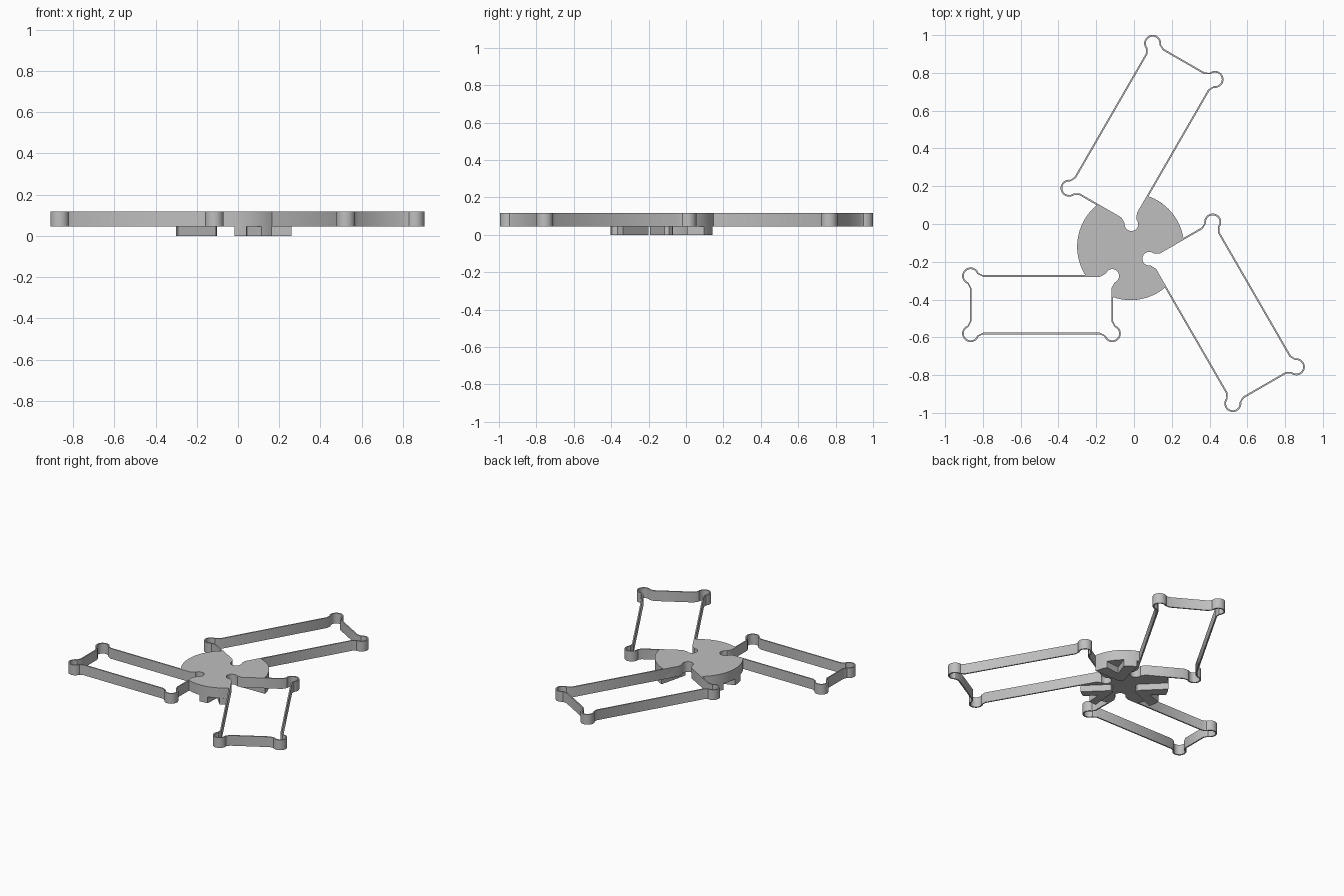
import bpy, bmesh
from math import cos, sin, radians, pi
from mathutils import Matrix, Vector

if "Cube" in bpy.data.objects:
    bpy.data.objects.remove(bpy.data.objects["Cube"])

HUB = Vector((-0.018, -0.12))
HUB_R = 0.283
LOW, TOP = 0.045, 0.117      # height range of hub and frames
WALL, LOOP_R = 0.009, 0.045  # band thickness and corner loop radius

grey = bpy.data.materials.new("plain_grey")
grey.use_nodes = True
grey.diffuse_color = (0.52, 0.52, 0.52, 1)
grey.node_tree.nodes["Principled BSDF"].inputs["Base Color"].default_value = grey.diffuse_color


def finish(bm, name):
    bmesh.ops.recalc_face_normals(bm, faces=bm.faces[:])
    mesh = bpy.data.meshes.new(name)
    bm.to_mesh(mesh)
    bm.free()
    mesh.materials.append(grey)
    obj = bpy.data.objects.new(name, mesh)
    bpy.context.collection.objects.link(obj)
    return obj


def smooth(obj):
    bpy.ops.object.select_all(action='DESELECT')
    obj.select_set(True)
    bpy.context.view_layer.objects.active = obj
    bpy.ops.object.shade_smooth_by_angle(angle=radians(35))


def prism(name, points, z0, z1):
    bm = bmesh.new()
    face = bm.faces.new([bm.verts.new((p[0], p[1], z0)) for p in points])
    up = bmesh.ops.extrude_face_region(bm, geom=[face])["geom"]
    bmesh.ops.translate(bm, vec=(0, 0, z1 - z0),
                        verts=[v for v in up if isinstance(v, bmesh.types.BMVert)])
    return finish(bm, name)


def outline(center, angle, length, width, offset):
    """Rectangle with a round loop at each corner, moved outward by offset."""
    pts = []
    r, reach = LOOP_R - WALL / 2 + offset, LOOP_R + 0.02
    for k, (sx, sy) in enumerate([(1, 1), (-1, 1), (-1, -1), (1, -1)]):
        corner = Vector((sx * length / 2, sy * width / 2))
        arc = [Vector((offset, -reach))]
        for i in range(25):
            a = radians(-70 + 230 * i / 24)
            arc.append(Vector((r * cos(a), r * sin(a))))
        arc.append(Vector((-reach, offset)))
        turn = Matrix.Rotation(k * pi / 2, 2)
        pts += [corner + turn @ p for p in arc]
    spin = Matrix.Rotation(radians(angle), 2)
    return [Vector(center) + spin @ p for p in pts]


def band(name, outer, inner):
    bm = bmesh.new()
    rings = [[bm.verts.new((p.x, p.y, z)) for p in loop]
             for loop, z in ((outer, LOW), (outer, TOP), (inner, TOP), (inner, LOW))]
    n = len(outer)
    for a, b in zip(rings, rings[1:] + rings[:1]):
        for i in range(n):
            j = (i + 1) % n
            bm.faces.new((a[i], a[j], b[j], b[i]))
    return finish(bm, name)


def rim(angle, radius=HUB_R):
    a = radians(angle)
    return HUB + radius * Vector((cos(a), sin(a)))


# Hub disc
hub = prism("hub", [rim(i * 3.75) for i in range(96)], LOW, TOP)

# Three thin looped frames, each cutting its opening out of the hub
frames = {
    "back_frame": ((0.0425, 0.4775), 60, 0.885, 0.381),
    "left_frame": ((0.47, -0.47), -60, 0.885, 0.388),
    "right_frame": ((-0.49, -0.4275), 180, 0.75, 0.305),
}
for name, spec in frames.items():
    outer = outline(*spec, WALL / 2)
    inner = outline(*spec, -WALL / 2)
    smooth(band(name, outer, inner))
    cutter = prism(name + "_cutter", inner, LOW - 0.02, TOP + 0.02)
    cutter.hide_render = True
    mod = hub.modifiers.new(name, 'BOOLEAN')
    mod.operation = 'DIFFERENCE'
    mod.solver = 'EXACT'
    mod.object = cutter
    bpy.ops.object.select_all(action='DESELECT')
    bpy.context.view_layer.objects.active = hub
    hub.select_set(True)
    bpy.ops.object.modifier_apply(modifier=mod.name)
    bpy.data.objects.remove(cutter)
smooth(hub)

# Chevron feet under the hub: two arms on the rim meeting near the middle
for name, start, end in (("right_foot", 143, 195), ("left_foot", 10, 67), ("front_foot", -90, -50)):
    span, mid = end - start, (start + end) / 2
    arm = span * 0.3
    pts = [rim(start + arm * i / 6) for i in range(7)]
    pts.append(rim(mid, 0.19))
    pts += [rim(end - arm + arm * i / 6) for i in range(7)]
    pts += [rim(mid + 8, 0.09), rim(mid - 8, 0.09)]
    smooth(prism(name, pts, 0, LOW))
